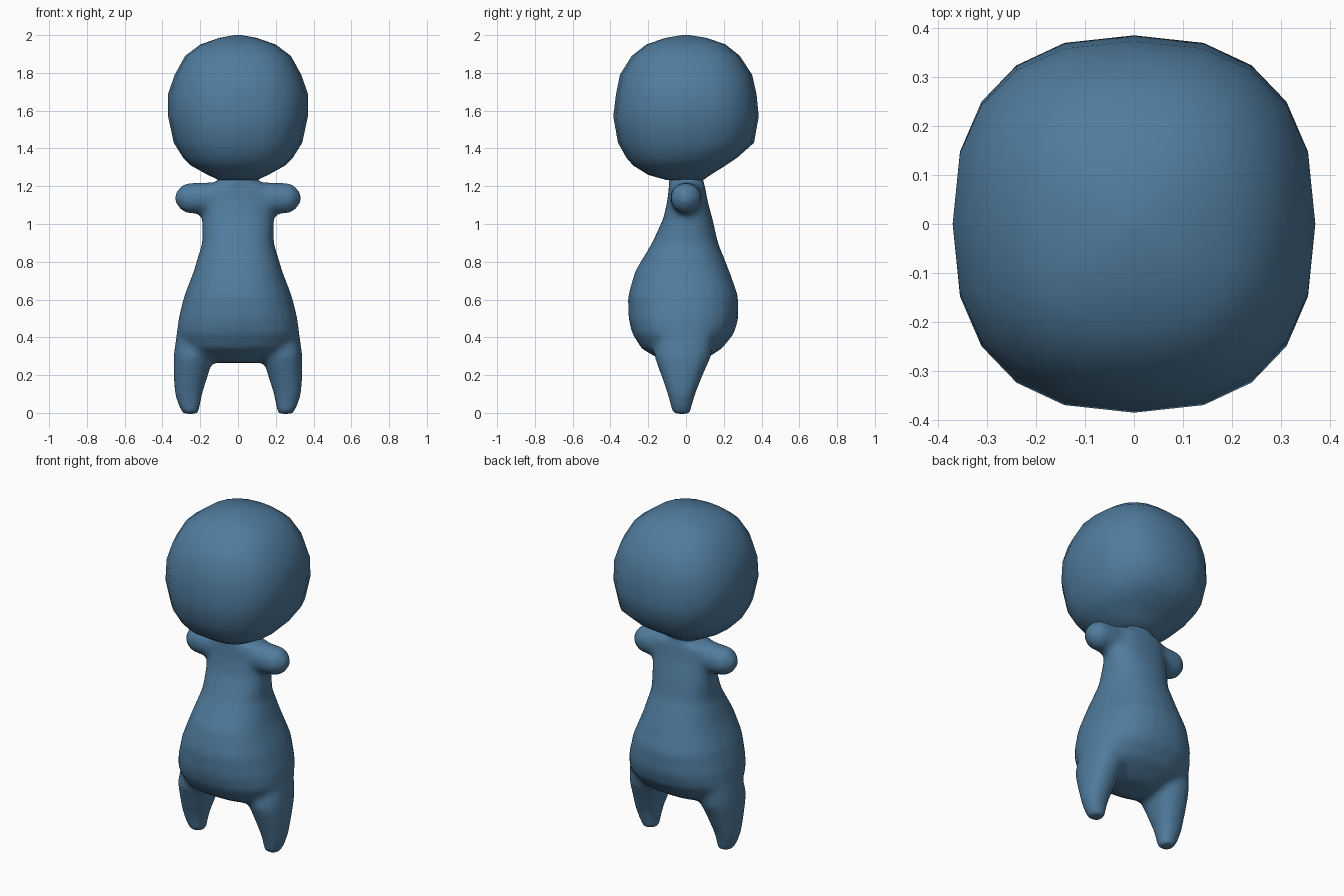
import bpy, bmesh, math
from mathutils import Matrix

if "Cube" in bpy.data.objects:
    bpy.data.objects.remove(bpy.data.objects["Cube"])

blue = bpy.data.materials.new("blue")
blue.diffuse_color = (0.08, 0.2, 0.34, 1)
blue.use_nodes = True
blue.node_tree.nodes["Principled BSDF"].inputs["Base Color"].default_value = blue.diffuse_color


def loft(bm, rings, seg=16, power=2.3, matrix=None):
    """Closed loft of rounded rings: (z, centre x, half width, front y, back y)."""
    loops = []
    for z, cx, rx, yf, yb in rings:
        loop = []
        for i in range(seg):
            a = 2 * math.pi * i / seg
            c, s = math.cos(a), math.sin(a)
            x = math.copysign(abs(c) ** (2 / power), c) * rx
            y = math.copysign(abs(s) ** (2 / power), s) * (yb - yf) / 2
            loop.append(bm.verts.new((cx + x, (yf + yb) / 2 + y, z)))
        loops.append(loop)
    for lo, hi in zip(loops, loops[1:]):
        for i in range(seg):
            j = (i + 1) % seg
            bm.faces.new((lo[i], lo[j], hi[j], hi[i]))
    bm.faces.new(loops[0][::-1])
    bm.faces.new(loops[-1])
    if matrix:
        bmesh.ops.transform(bm, matrix=matrix, verts=[v for l in loops for v in l])


def finish(bm, name):
    bmesh.ops.recalc_face_normals(bm, faces=bm.faces)
    me = bpy.data.meshes.new(name)
    bm.to_mesh(me)
    bm.free()
    me.materials.append(blue)
    for p in me.polygons:
        p.use_smooth = True
    ob = bpy.data.objects.new(name, me)
    bpy.context.collection.objects.link(ob)
    return ob


# Large rounded head
bm = bmesh.new()
loft(bm, [(z, 0, rx, yf, yb) for z, rx, yf, yb in (
    (1.232, .10, -.10, .09), (1.26, .16, -.20, .13), (1.31, .25, -.28, .21),
    (1.35, .29, -.315, .27), (1.43, .34, -.36, .36), (1.57, .37, -.385, .385),
    (1.69, .37, -.37, .373), (1.79, .335, -.35, .35), (1.89, .28, -.287, .285),
    (1.95, .20, -.21, .21), (1.985, .10, -.11, .11), (2.0, .02, -.02, .02))],
    seg=20, power=2.45)
finish(bm, "head")

# Pear-shaped torso
bm = bmesh.new()
loft(bm, [(z, 0, rx, yf, yb) for z, rx, yf, yb in (
    (.265, .12, -.09, .06), (.29, .20, -.15, .11), (.34, .29, -.235, .19),
    (.42, .325, -.285, .255), (.50, .315, -.305, .278), (.62, .285, -.307, .276),
    (.75, .235, -.27, .23), (.90, .19, -.18, .17), (1.03, .19, -.12, .14),
    (1.12, .19, -.10, .115), (1.21, .19, -.09, .10))], seg=24)

# Neck
loft(bm, [(1.15, 0, .11, -.09, .095), (1.27, 0, .10, -.09, .09)])

for side in (1, -1):
    # Tapered legs
    loft(bm, [(z, side * cx, rx, yf, yb) for z, cx, rx, yf, yb in (
        (-.006, .25, .042, -.07, .022), (.03, .257, .055, -.08, .03),
        (.10, .262, .073, -.098, .05), (.20, .25, .092, -.133, .09),
        (.30, .235, .107, -.17, .135), (.42, .22, .105, -.15, .15))])
    # Stubby arms, lofted along x
    turn = Matrix.Translation((0, 0, 1.137)) @ Matrix.Rotation(side * math.pi / 2, 4, 'Y')
    loft(bm, [(d, 0, r, -r, r) for d, r in (
        (.05, .085), (.20, .085), (.28, .08), (.31, .055), (.337, .02))],
        power=2, matrix=turn)
body = finish(bm, "body")

# Fuse torso, neck, legs and arms into one soft skin
fuse = body.modifiers.new("fuse", 'REMESH')
fuse.mode = 'VOXEL'
fuse.voxel_size = 0.018
fuse.use_smooth_shade = True
soft = body.modifiers.new("soften", 'SMOOTH')
soft.factor = 0.5
soft.iterations = 8
